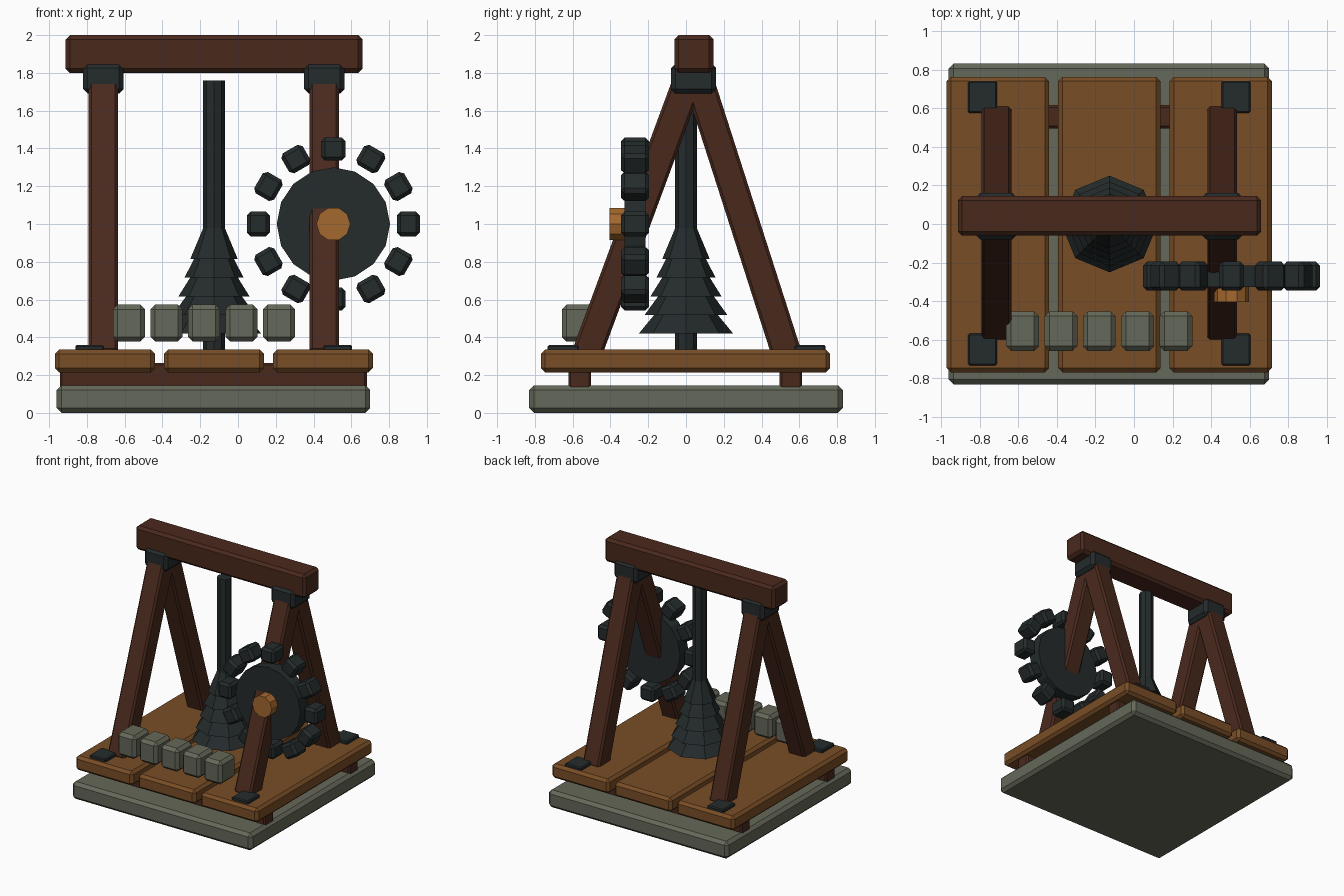
import bpy, bmesh
from math import pi, sin, cos, atan2, hypot
from mathutils import Matrix

if "Cube" in bpy.data.objects:
    bpy.data.objects.remove(bpy.data.objects["Cube"])


def material(name, rgb):
    m = bpy.data.materials.new(name)
    m.diffuse_color = (*rgb, 1)
    m.use_nodes = True
    m.node_tree.nodes["Principled BSDF"].inputs["Base Color"].default_value = m.diffuse_color
    return m


DARK = material("dark_wood", (0.068, 0.022, 0.012))
WOOD = material("plank_wood", (0.19, 0.075, 0.019))
IRON = material("iron", (0.018, 0.024, 0.025))
STONE = material("stone", (0.13, 0.14, 0.10))
HUB = material("pale_wood", (0.37, 0.14, 0.028))


def finish(name, bm, mat, bevel=0):
    me = bpy.data.meshes.new(name)
    bm.to_mesh(me)
    bm.free()
    me.materials.append(mat)
    ob = bpy.data.objects.new(name, me)
    bpy.context.collection.objects.link(ob)
    if bevel:
        mod = ob.modifiers.new("bevel", 'BEVEL')
        mod.width, mod.segments = bevel, 1
    return ob


def box(name, center, size, mat, bevel=0.02, tilt_x=0, tilt_y=0):
    bm = bmesh.new()
    bmesh.ops.create_cube(bm, size=1, matrix=Matrix.Diagonal((*size, 1)))
    ob = finish(name, bm, mat, bevel)
    ob.location = center
    ob.rotation_euler = (tilt_x, tilt_y, 0)
    return ob


def cone(name, center, r1, r2, depth, sides, mat, along_y=False, spin=0):
    bm = bmesh.new()
    m = Matrix.Rotation(spin, 4, 'Z')
    if along_y:
        m = Matrix.Rotation(pi / 2, 4, 'X') @ m
    bmesh.ops.create_cone(bm, cap_ends=True, segments=sides, radius1=r1,
                          radius2=r2, depth=depth, matrix=m)
    ob = finish(name, bm, mat)
    ob.location = center
    return ob


# Base slab, joists and floor planks
box("base_slab", (-0.13, 0, 0.0725), (1.66, 1.66, 0.145), STONE, 0.025)
for side, y in (("front", -0.5625), ("back", 0.555)):
    box(f"{side}_joist", (-0.13, y, 0.195), (1.625, 0.12, 0.14), DARK, 0.012)
for i in range(3):
    box(f"floor_plank_{i}", (-0.705 + 0.577 * i, -0.003, 0.275),
        (0.53, 1.53, 0.12), WOOD, 0.022)

# A-frames: legs, foot plates and top brackets
for side, x, px in (("left", -0.713, -0.785), ("right", 0.457, 0.528)):
    for end, y0, y1, py in (("front", -0.53, 0.02, -0.65),
                            ("back", 0.537, 0.06, 0.657)):
        z0, z1 = 0.30, 1.785
        box(f"{side}_{end}_leg", (x, (y0 + y1) / 2, (z0 + z1) / 2),
            (0.155, 0.158, hypot(y1 - y0, z1 - z0)), DARK, 0.015,
            tilt_x=-atan2(y1 - y0, z1 - z0))
        box(f"{side}_{end}_foot_plate", (px, py, 0.34), (0.15, 0.165, 0.04),
            IRON, 0.008)
    box(f"{side}_bracket", (x, 0.04, 1.77), (0.215, 0.24, 0.16), IRON, 0.025)
box("top_beam", (-0.127, 0.042, 1.9), (1.57, 0.205, 0.2), DARK, 0.022)

# Drill: shaft with five overlapping flared tiers
cone("drill_shaft", (-0.127, 0, 1.035), 0.057, 0.057, 1.45, 8, IRON)
for i in range(5):
    r = 0.25 - 0.031 * i
    cone(f"drill_tier_{i}", (-0.127, 0, 0.42 + 0.0985 * i + 0.083),
         r, r * 0.45, 0.166, 8, IRON)

# Toothed wheel with hub
WX, WY, WZ = 0.505, -0.27, 1.0
cone("wheel_disc", (WX, WY, WZ), 0.3, 0.3, 0.11, 16, IRON, True)
cone("wheel_hub", (WX, -0.315, WZ), 0.09, 0.09, 0.18, 10, HUB, True, pi / 2)
for i in range(12):
    a = i * pi / 6
    box(f"wheel_tooth_{i}", (WX + 0.397 * sin(a), WY, WZ + 0.397 * cos(a)),
        (0.13, 0.15, 0.122), IRON, 0.02, tilt_y=a)

# Row of stone blocks
for i in range(5):
    box(f"stone_block_{i}", (-0.577 + 0.1985 * i, -0.555, 0.475),
        (0.17, 0.205, 0.195), STONE, 0.025)
